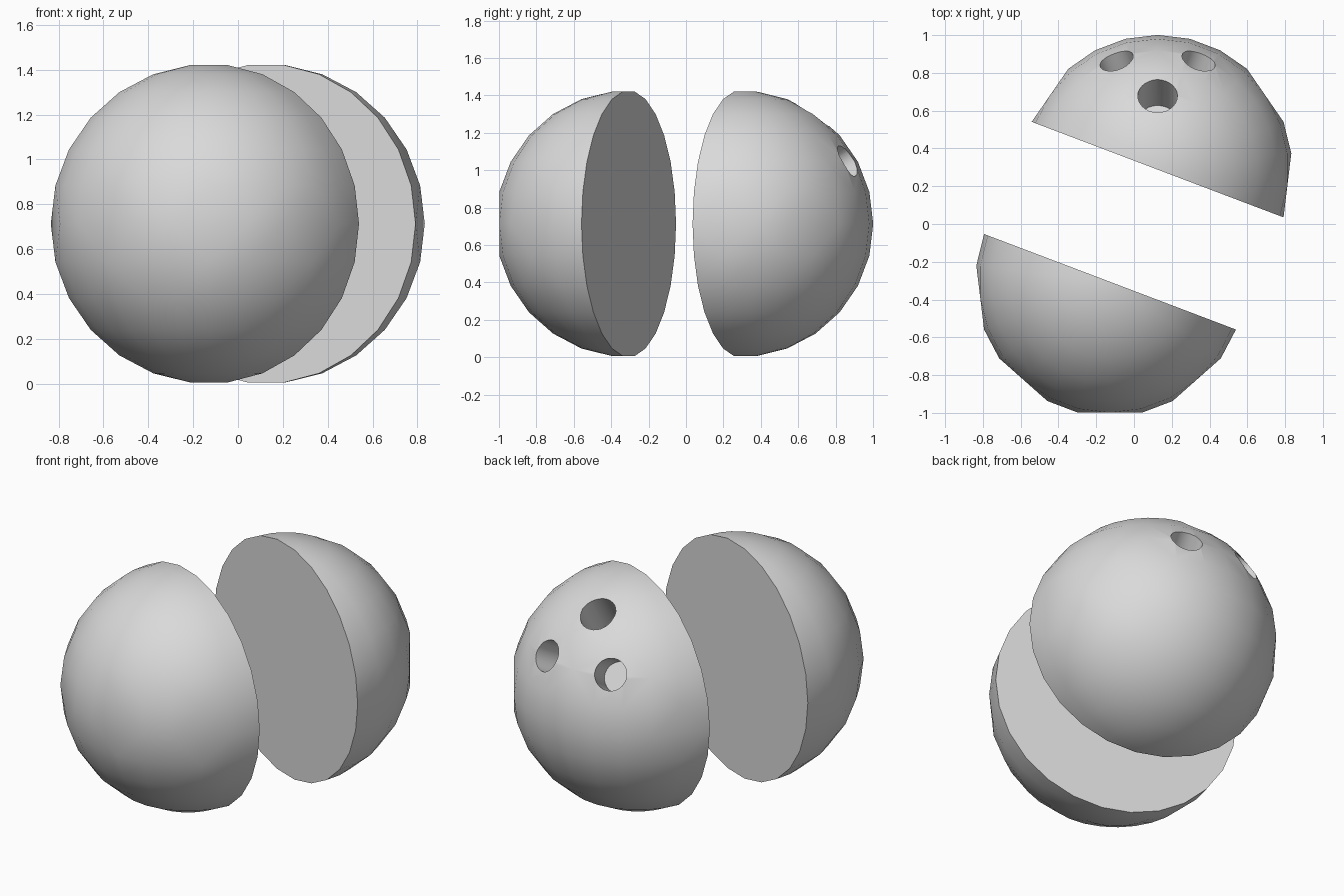
import bpy
import bmesh
from math import cos, sin, sqrt, radians, tau
from mathutils import Vector

cube = bpy.data.objects.get("Cube")
if cube:
    bpy.data.objects.remove(cube, do_unlink=True)

RADIUS = 0.713
SIDES = 26
STEP = tau / SIDES
TURN = -1.5 * STEP            # direction of the cut line
HOLE_DEPTH = 0.26

grey = bpy.data.materials.new("light_grey")
grey.use_nodes = True
grey.diffuse_color = (0.7, 0.7, 0.7, 1)
grey.node_tree.nodes["Principled BSDF"].inputs["Base Color"].default_value = (0.7, 0.7, 0.7, 1)


def make_object(name, bm):
    mesh = bpy.data.meshes.new(name)
    bm.to_mesh(mesh)
    bm.free()
    obj = bpy.data.objects.new(name, mesh)
    bpy.context.collection.objects.link(obj)
    mesh.materials.append(grey)
    return obj


def half_ball(name, centre, first, skipped):
    """Half of a faceted ball, closed by a flat cut, with small flats on its equator."""
    bm = bmesh.new()
    for lat in range(-6, 7):
        for i in range(first, first + SIDES // 2 + 1):
            if lat == 0 and i in skipped:
                continue
            around, up = TURN + i * STEP, lat * STEP
            bm.verts.new(Vector((cos(around) * cos(up), sin(around) * cos(up), sin(up))) * RADIUS)
    bmesh.ops.convex_hull(bm, input=bm.verts[:])
    bmesh.ops.dissolve_limit(bm, angle_limit=radians(0.5), verts=bm.verts[:], edges=bm.edges[:])
    bmesh.ops.recalc_face_normals(bm, faces=bm.faces[:])
    obj = make_object(name, bm)
    obj.location = centre
    return obj


def activate(obj):
    bpy.ops.object.select_all(action="DESELECT")
    obj.select_set(True)
    bpy.context.view_layer.objects.active = obj


def drill(target, x, y, radius):
    """Round blind hole, straight towards the ball's centre."""
    out = Vector((x, y, sqrt(RADIUS ** 2 - x * x - y * y))).normalized()
    bm = bmesh.new()
    bmesh.ops.create_cone(bm, cap_ends=True, segments=28, radius1=radius,
                          radius2=radius, depth=2 * HOLE_DEPTH)
    cutter = make_object("hole_cutter", bm)
    cutter.hide_render = True
    cutter.rotation_mode = "QUATERNION"
    cutter.rotation_quaternion = out.to_track_quat("Z", "Y")
    cutter.location = target.location + out * RADIUS
    bpy.context.view_layer.update()
    mod = target.modifiers.new("hole", "BOOLEAN")
    mod.operation = "DIFFERENCE"
    mod.solver = "EXACT"
    mod.object = cutter
    activate(target)
    bpy.ops.object.modifier_apply(modifier=mod.name)
    bpy.data.objects.remove(cutter, do_unlink=True)


# The two halves of the ball, moved apart
back_half = half_ball("back_half", (0.125, 0.288, RADIUS), 0, {1, 4, 12})
front_half = half_ball("front_half", (-0.127, -0.306, RADIUS), 13, {15, 18, 21, 24})

# Thumb hole and the pair of finger holes
drill(back_half, 0, 0.397, 0.105)
for side in (-1, 1):
    drill(back_half, side * 0.22, 0.585, 0.092)

for half in (back_half, front_half):
    activate(half)
    bpy.ops.object.shade_smooth_by_angle(angle=radians(35))
